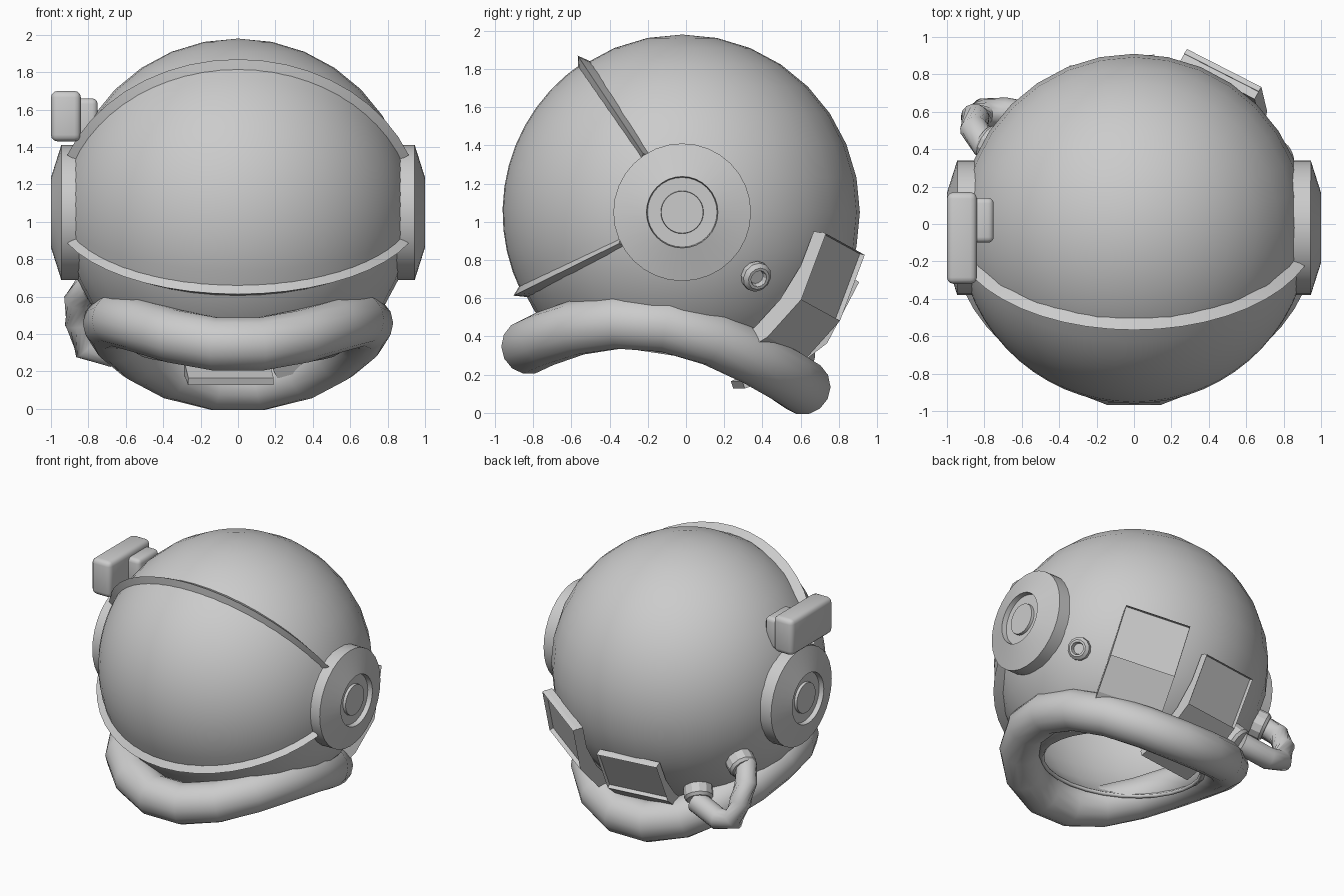
import bpy, bmesh
from math import sin, cos, pi, radians
from mathutils import Vector, Matrix

if "Cube" in bpy.data.objects:
    bpy.data.objects.remove(bpy.data.objects["Cube"])

grey = bpy.data.materials.new("plain_grey")
grey.use_nodes = True
grey.diffuse_color = (0.6, 0.6, 0.6, 1)
grey.node_tree.nodes["Principled BSDF"].inputs["Base Color"].default_value = (0.6, 0.6, 0.6, 1)

CENTRE = Vector((0, -0.02, 1.05))
R = 0.93


def finish(name, bm, smooth=None):
    bmesh.ops.recalc_face_normals(bm, faces=bm.faces)
    mesh = bpy.data.meshes.new(name)
    bm.to_mesh(mesh)
    bm.free()
    obj = bpy.data.objects.new(name, mesh)
    bpy.context.collection.objects.link(obj)
    mesh.materials.append(grey)
    if smooth:
        bpy.ops.object.select_all(action='DESELECT')
        obj.select_set(True)
        bpy.context.view_layer.objects.active = obj
        bpy.ops.object.shade_smooth_by_angle(angle=radians(smooth))
    return obj


def loft(rows, ring=True, loop=False):
    """Skin a list of cross-sections."""
    bm = bmesh.new()
    vs = [[bm.verts.new(p) for p in row] for row in rows]
    n, m = len(vs), len(vs[0])
    for i in range(n if loop else n - 1):
        a, b = vs[i], vs[(i + 1) % n]
        for j in range(m if ring else m - 1):
            k = (j + 1) % m
            bm.faces.new((a[j], a[k], b[k], b[j]))
    if ring and not loop:
        bm.faces.new(vs[0])
        bm.faces.new(vs[-1])
    return bm


def lathe(name, profile, origin, axis, segments=32):
    """Turn (radius, height) points about an axis."""
    rot = Vector(axis).to_track_quat('Z', 'Y').to_matrix()
    rows = [[Vector(origin) + rot @ Vector((r * cos(2 * pi * i / segments),
             r * sin(2 * pi * i / segments), h)) for i in range(segments)]
            for r, h in profile]
    return finish(name, loft(rows), 25)


def tube(name, points, radius, loop=False, sides=14):
    pts = [Vector(p) for p in points]
    n, rows = len(pts), []
    for i, p in enumerate(pts):
        a = pts[i - 1] if loop or i else p
        b = pts[(i + 1) % n] if loop or i < n - 1 else p
        t = (b - a).normalized()
        u = t.cross(Vector((0, 0, 1))).normalized()
        v = t.cross(u)
        rows.append([p + radius * (u * cos(2 * pi * k / sides) + v * sin(2 * pi * k / sides))
                     for k in range(sides)])
    return finish(name, loft(rows, loop=loop), 60)


def rounded_box(name, low, high, bevel):
    low, high = Vector(low), Vector(high)
    bm = bmesh.new()
    bmesh.ops.create_cube(bm, size=1)
    bmesh.ops.scale(bm, vec=high - low, verts=bm.verts)
    bmesh.ops.translate(bm, vec=(low + high) / 2, verts=bm.verts)
    bmesh.ops.bevel(bm, geom=bm.edges[:], offset=bevel, segments=3, profile=0.5, affect='EDGES')
    return finish(name, bm, 40)


# Helmet dome, open at the neck on a slight slope
bm = bmesh.new()
bmesh.ops.create_uvsphere(bm, u_segments=32, v_segments=16, radius=R)
bmesh.ops.translate(bm, vec=CENTRE, verts=bm.verts)
bmesh.ops.bisect_plane(bm, geom=bm.verts[:] + bm.edges[:] + bm.faces[:],
                       plane_co=(0, 0, 0.29), plane_no=(0, -0.15, -1), clear_outer=True)
dome = finish("helmet_dome", bm, 40)
wall = dome.modifiers.new("wall", 'SOLIDIFY')
wall.thickness = 0.025

# Visor and its two rims lie between great circles through the ear discs
TOP, BOTTOM = radians(56.3), radians(-26.3)


def on_sphere(phi, a, r):
    return CENTRE + r * Vector((cos(phi), -sin(phi) * cos(a), sin(phi) * sin(a)))


def steps(a, b, n):
    return [a + (b - a) * i / n for i in range(n + 1)]


visor_rows = [[on_sphere(p, a, R + 0.01) for a in steps(BOTTOM, TOP, 12)]
              for p in steps(radians(20), radians(160), 24)]
finish("visor", loft(visor_rows, ring=False), 60)

# Each rim has a ridged, triangular section
for name, a in (("visor_top_rim", TOP), ("visor_bottom_rim", BOTTOM)):
    across = Vector((0, sin(a), cos(a)))
    rows = []
    for p in steps(radians(22), radians(158), 18):
        w = across * (0.018 + 0.026 * sin(p))
        foot, ridge = on_sphere(p, a, 0.915), on_sphere(p, a, 0.985)
        rows.append([foot - w, ridge, foot + w])
    finish(name, loft(rows), 30)

# Ear discs with a stepped recess in the middle
for name, s in (("left_ear_disc", 1), ("right_ear_disc", -1)):
    lathe(name, [(0.36, 0.78), (0.36, 0.945), (0.187, 1.0), (0.182, 0.965), (0.112, 0.965),
                 (0.11, 0.985)], (0, CENTRE.y, CENTRE.z), (s, 0, 0))

# Padded neck ring, bent down at the back
ring = []
for i in range(18):
    t = 2 * pi * (i + 0.5) / 18
    y = -0.105 - 0.73 * cos(t)
    ring.append((0.685 * sin(t), y, 0.435 - 0.27 * y - 0.4 * y ** 2 + 0.07 * y ** 3))
tube("neck_ring", ring, 0.145, loop=True)

# Lamp box and its mount
rounded_box("lamp_box", (-1.0, -0.32, 1.43), (-0.84, 0.17, 1.7), 0.035)
rounded_box("lamp_mount", (-0.87, -0.10, 1.43), (-0.75, 0.14, 1.66), 0.03)

# Small valve on the left side
out = Vector((0.78, 0.38, -0.33)).normalized()
lathe("side_valve", [(0.06, -0.04), (0.08, 0.0), (0.08, 0.03), (0.06, 0.05), (0.045, 0.05),
                     (0.038, 0.02)], CENTRE + out * R, out, 12)

# Breathing hose with a collar at each end
hose = [(-0.70, 0.38, 0.69), (-0.80, 0.43, 0.66), (-0.855, 0.51, 0.58), (-0.85, 0.57, 0.46),
        (-0.81, 0.595, 0.33), (-0.69, 0.60, 0.30), (-0.48, 0.56, 0.36)]
tube("hose", hose, 0.077)
for name, p in (("upper_hose_collar", (-0.75, 0.42, 0.67)), ("lower_hose_collar", (-0.51, 0.57, 0.34))):
    d = (Vector(p) - CENTRE).normalized()
    lathe(name, [(0.1, -0.06), (0.1, 0.03), (0.085, 0.05)], CENTRE + d * (R + 0.03), d, 12)


# Back packs that hug the dome, each with a recessed panel near the top
def back_pack(name, start, turn, roll, lift):
    profile = [(0, 0.985), (21, 1.015), (36, 1.005), (50, 0.98),
               (50, 0.93), (37, 0.92), (25, 0.92), (12, 0.92), (0, 0.92)]
    rows = [[Vector((x, (r + lift * (r > 0.95)) * cos(radians(start + a)),
                     -(r + lift * (r > 0.95)) * sin(radians(start + a))))
             for a, r in profile] for x in (-0.23, 0.23)]
    bm = loft(rows)
    bm.faces.ensure_lookup_table()
    panel = bm.faces[0]
    facing = Vector((0, cos(radians(start + 11)), -sin(radians(start + 11))))
    bmesh.ops.inset_region(bm, faces=[panel], thickness=0.04)
    bmesh.ops.translate(bm, vec=facing * -0.03, verts=panel.verts)
    pose = (Matrix.Translation(CENTRE) @ Matrix.Rotation(radians(turn), 4, 'Z')
            @ Matrix.Rotation(radians(roll), 4, 'Y'))
    bmesh.ops.transform(bm, matrix=pose, verts=bm.verts)
    finish(name, bm)


back_pack("left_back_pack", 10, -27, -14, 0.01)
back_pack("rear_back_pack", 22, 7.5, 0, -0.01)
